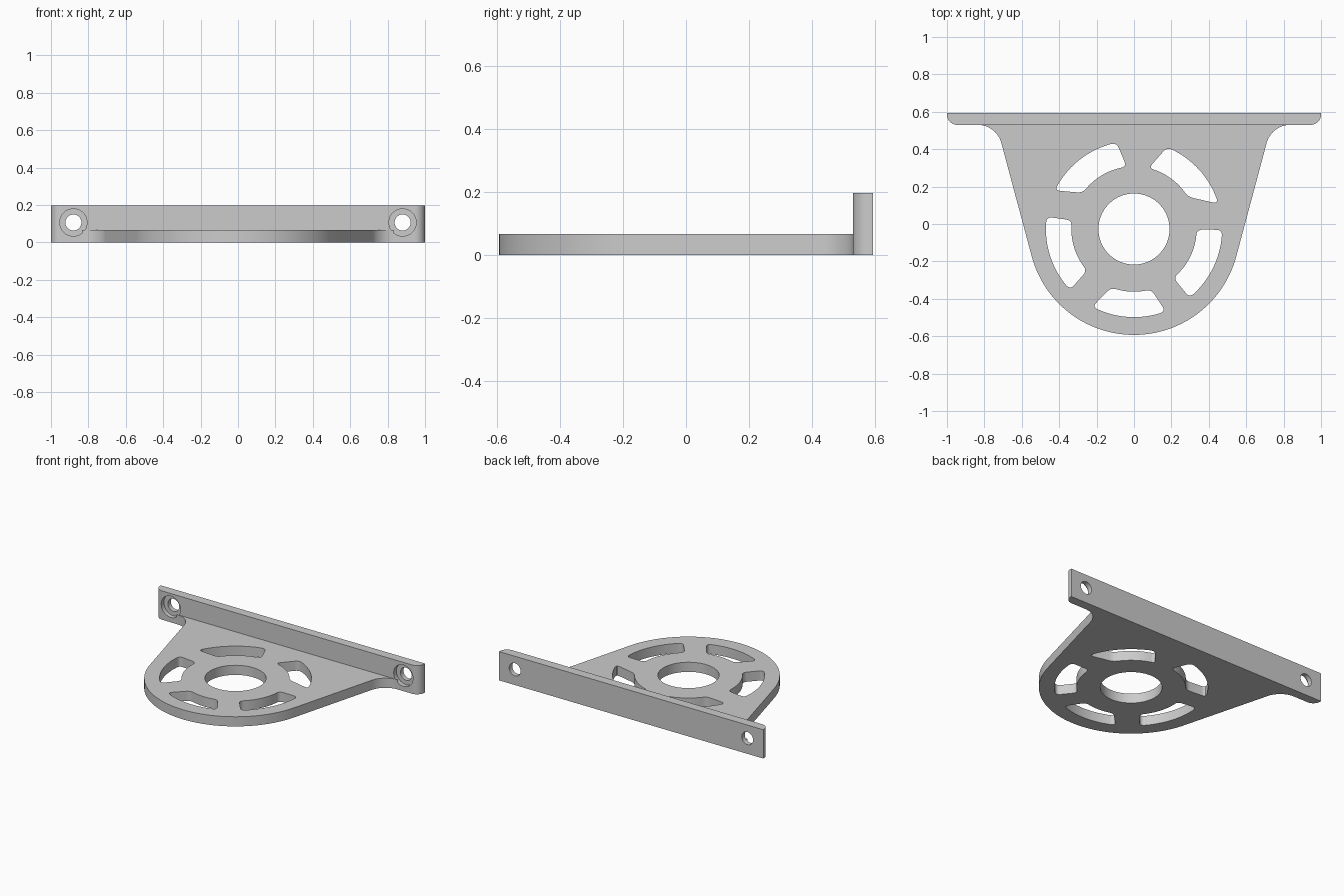
import bpy, bmesh
from math import sin, cos, pi, radians
from mathutils import Vector, Matrix

cube = bpy.data.objects.get("Cube")
if cube:
    bpy.data.objects.remove(cube, do_unlink=True)

grey = bpy.data.materials.new("light grey")
grey.use_nodes = True
grey.diffuse_color = (0.6, 0.6, 0.6, 1)
grey.node_tree.nodes["Principled BSDF"].inputs["Base Color"].default_value = (0.6, 0.6, 0.6, 1)

CENTRE = Vector((0, -0.027))
OUTER_R = 0.566
PLATE_H, FLANGE_H = 0.066, 0.197
FLANGE_FRONT, BACK = 0.53, 0.593


def arc(centre, r, a0, a1, n):
    """Points along an arc, angles in degrees."""
    angles = [radians(a0 + (a1 - a0) * i / n) for i in range(n + 1)]
    return [Vector((centre[0] + r * cos(a), centre[1] + r * sin(a))) for a in angles]


def round_corner(p, corner, q, n=5):
    """Curve from p to q that bends at the corner."""
    return [p * (1 - t) ** 2 + corner * 2 * t * (1 - t) + q * t * t
            for t in (i / n for i in range(1, n))]


def extrude_outlines(name, outlines, height):
    """Solid from a closed outline; further outlines become holes."""
    curve = bpy.data.curves.new(name, "CURVE")
    curve.dimensions, curve.fill_mode = "2D", "BOTH"
    curve.extrude = height / 2
    for points in outlines:
        spline = curve.splines.new("POLY")
        spline.points.add(len(points) - 1)
        for sp, p in zip(spline.points, points):
            sp.co = (p[0], p[1], 0, 1)
        spline.use_cyclic_u = True
    temp = bpy.data.objects.new(name + "_outline", curve)
    bpy.context.collection.objects.link(temp)
    bpy.context.view_layer.update()
    mesh = bpy.data.meshes.new_from_object(temp.evaluated_get(bpy.context.evaluated_depsgraph_get()))
    bpy.data.objects.remove(temp, do_unlink=True)
    bm = bmesh.new()
    bm.from_mesh(mesh)
    bmesh.ops.translate(bm, verts=bm.verts, vec=(0, 0, height / 2))
    bmesh.ops.remove_doubles(bm, verts=bm.verts, dist=1e-5)
    bmesh.ops.recalc_face_normals(bm, faces=bm.faces)
    bm.to_mesh(mesh)
    bm.free()
    mesh.name = name
    mesh.materials.clear()
    mesh.materials.append(grey)
    obj = bpy.data.objects.new(name, mesh)
    bpy.context.collection.objects.link(obj)
    return obj


def smooth(obj):
    bpy.ops.object.select_all(action="DESELECT")
    obj.select_set(True)
    bpy.context.view_layer.objects.active = obj
    bpy.ops.object.shade_smooth_by_angle(angle=radians(30))


def slot(in0, out0, in1, out1, r_in=0.335, r_out=0.471, d=0.03):
    """Arc slot with rounded corners; inner and outer angles at each end."""
    def at(r, a):
        return arc(CENTRE, r, a, a, 1)[0]
    d_out, d_in = d / r_out * 180 / pi, d / r_in * 180 / pi
    outer = arc(CENTRE, r_out, out0 + d_out, out1 - d_out, 16)
    inner = arc(CENTRE, r_in, in1 - d_in, in0 + d_in, 16)
    o0, o1, i0, i1 = at(r_out, out0), at(r_out, out1), at(r_in, in0), at(r_in, in1)
    e1, e0 = (i1 - o1).normalized() * d, (o0 - i0).normalized() * d
    return (outer + round_corner(outer[-1], o1, o1 + e1) + [o1 + e1, i1 - e1]
            + round_corner(i1 - e1, i1, inner[0]) + inner
            + round_corner(inner[-1], i0, i0 + e0) + [i0 + e0, o0 - e0]
            + round_corner(o0 - e0, o0, outer[0]))


# Base plate: round nose, tapering sides and fillets into the flange
fillet_r = 0.13
tangent = arc(CENTRE, OUTER_R, -15, -15, 1)[0]
fillet_y = FLANGE_FRONT - fillet_r
touch_y = fillet_y + fillet_r * sin(radians(15))
touch_x = tangent.x + (touch_y - tangent.y) * sin(radians(15)) / cos(radians(15))
fillet_x = touch_x + fillet_r * cos(radians(15))
right_fillet = arc((fillet_x, fillet_y), fillet_r, 165, 90, 12)
left_fillet = [Vector((-p.x, p.y)) for p in reversed(right_fillet)]
outline = arc(CENTRE, OUTER_R, -165, -15, 64) + right_fillet + left_fillet

slots = [slot(31, 16.7, 76.5, 68),
         slot(96.7, 101.4, 144.7, 154),
         slot(172, 172, 221.5, 223.5),
         slot(248.8, 241.8, 285.8, 291),
         slot(309, 309, 359.5, 359.5)]
bore = arc(CENTRE, 0.19, 0, 360, 64)[:-1]
plate = extrude_outlines("base_plate", [outline, bore] + slots, PLATE_H)
smooth(plate)

# Mounting flange with rounded front ends
end_r = 0.055
right_end = arc((1 - end_r, FLANGE_FRONT + end_r), end_r, -90, 0, 10) + [Vector((1, BACK))]
left_end = [Vector((-p.x, p.y)) for p in reversed(right_end)]
flange = extrude_outlines("mounting_flange", [right_end + left_end], FLANGE_H)

# Counterbored screw holes
cutters = []
for x in (-0.88, 0.88):
    for r, y0, y1 in ((0.043, 0.4, 0.7), (0.073, 0.4, 0.56)):
        bm = bmesh.new()
        place = Matrix.Translation((x, (y0 + y1) / 2, 0.106)) @ Matrix.Rotation(pi / 2, 4, "X")
        bmesh.ops.create_cone(bm, cap_ends=True, segments=40, radius1=r, radius2=r,
                              depth=y1 - y0, matrix=place)
        mesh = bpy.data.meshes.new("screw_hole_cutter")
        bm.to_mesh(mesh)
        bm.free()
        cutter = bpy.data.objects.new("screw_hole_cutter", mesh)
        cutter.hide_render = True
        bpy.context.collection.objects.link(cutter)
        cutters.append(cutter)
        mod = flange.modifiers.new("screw_hole", "BOOLEAN")
        mod.operation, mod.solver, mod.object = "DIFFERENCE", "EXACT", cutter

bpy.context.view_layer.update()
drilled = bpy.data.meshes.new_from_object(flange.evaluated_get(bpy.context.evaluated_depsgraph_get()))
flange.modifiers.clear()
flange.data = drilled
drilled.materials.clear()
drilled.materials.append(grey)
for cutter in cutters:
    bpy.data.objects.remove(cutter, do_unlink=True)
smooth(flange)
